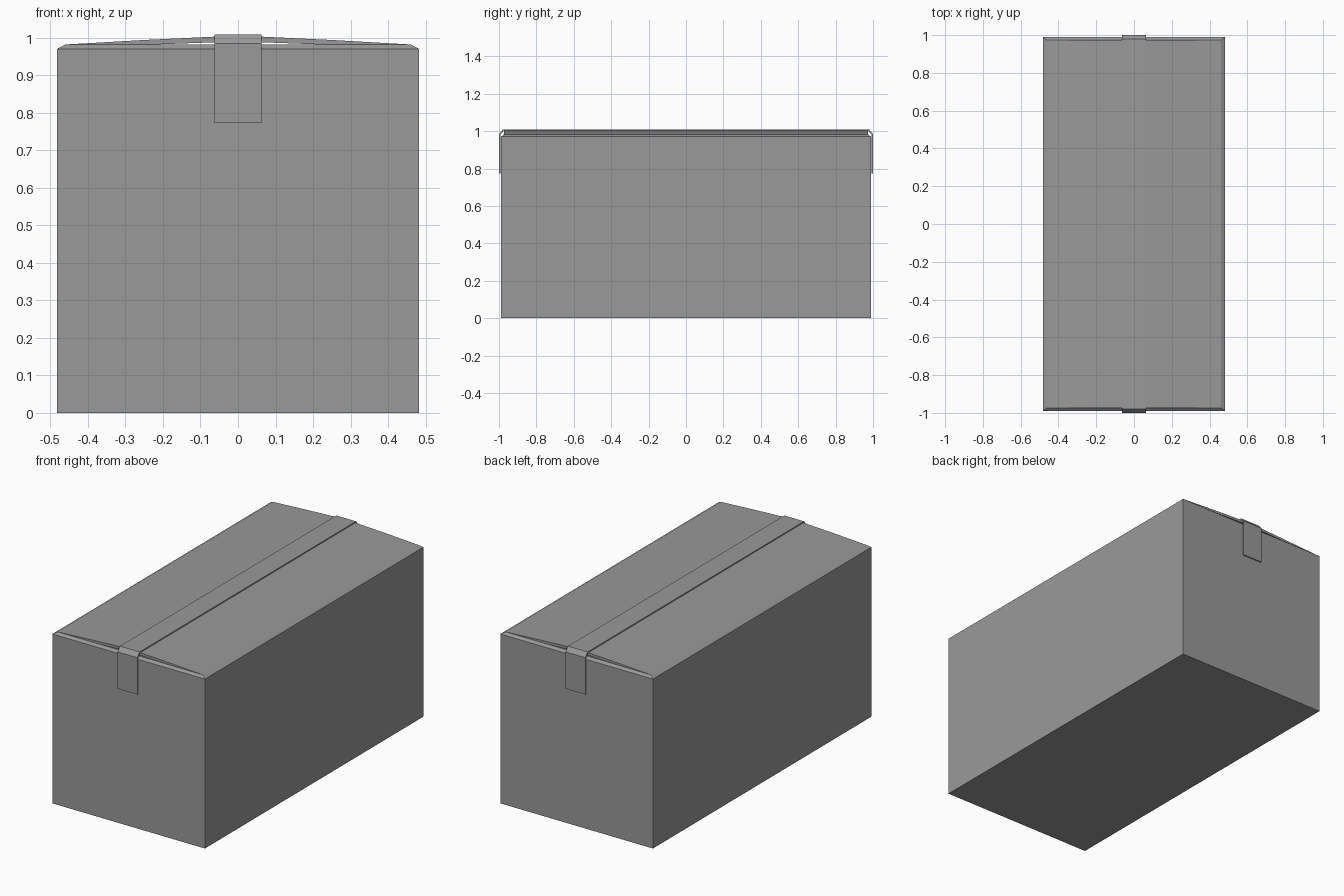
import bpy
import bmesh

cube = bpy.data.objects.get("Cube")
if cube:
    bpy.data.objects.remove(cube, do_unlink=True)

# Single neutral grey
grey = bpy.data.materials.new("box grey")
grey.use_nodes = True
colour = (0.32, 0.32, 0.32, 1)
grey.diffuse_color = colour
grey.node_tree.nodes["Principled BSDF"].inputs["Base Color"].default_value = colour


def finish(name, bm):
    bmesh.ops.recalc_face_normals(bm, faces=bm.faces[:])
    mesh = bpy.data.meshes.new(name)
    bm.to_mesh(mesh)
    bm.free()
    mesh.materials.append(grey)
    obj = bpy.data.objects.new(name, mesh)
    bpy.context.collection.objects.link(obj)
    return obj


def prism(name, profile, axis, low, high):
    """Extrude a closed outline along the x or y axis."""
    bm = bmesh.new()
    place = (lambda a, z: (low, a, z)) if axis == "x" else (lambda a, z: (a, low, z))
    face = bm.faces.new([bm.verts.new(place(a, z)) for a, z in profile])
    grown = bmesh.ops.extrude_face_region(bm, geom=[face])["geom"]
    shift = (high - low, 0, 0) if axis == "x" else (0, high - low, 0)
    bmesh.ops.translate(bm, vec=shift, verts=[v for v in grown if isinstance(v, bmesh.types.BMVert)])
    return finish(name, bm)


# Carton walls with folded top edges on all four sides
HX, HY, WALL, RIM = 0.483, 0.989, 0.97, 0.982
bm = bmesh.new()
rings = []
for x, y, z in ((HX, HY, 0), (HX, HY, WALL), (0.46, 0.974, RIM)):
    rings.append([bm.verts.new((sx * x, sy * y, z))
                  for sx, sy in ((-1, -1), (1, -1), (1, 1), (-1, 1))])
for lower, upper in zip(rings, rings[1:]):
    for i in range(4):
        j = (i + 1) % 4
        bm.faces.new((lower[i], lower[j], upper[j], upper[i]))
bm.faces.new(rings[0])
bm.faces.new(rings[-1])
finish("carton_body", bm)

# Two long flaps rising gently to the centre seam, folded over the side walls
for side, s in (("left", 1), ("right", -1)):
    outline = [(s * x, z) for x, z in
               ((HX, WALL), (0.46, RIM), (0.25, 0.994), (0.06, 1.003), (0.002, 1.004),
                (0.002, 0.99), (0.25, 0.981), (0.45, WALL))]
    prism(side + "_top_flap", outline, "y", -0.974, 0.974)

# Sealing tape along the seam and down both ends
half_outer = [(1.0, 0.773), (1.0, 0.984), (0.979, 1.009)]
half_inner = [(0.974, 1.003), (0.993, 0.981), (0.993, 0.773)]
outer = half_outer + [(-y, z) for y, z in reversed(half_outer)]
inner = [(-y, z) for y, z in reversed(half_inner)] + half_inner
prism("sealing_tape", outer + inner, "x", -0.0625, 0.0625)
